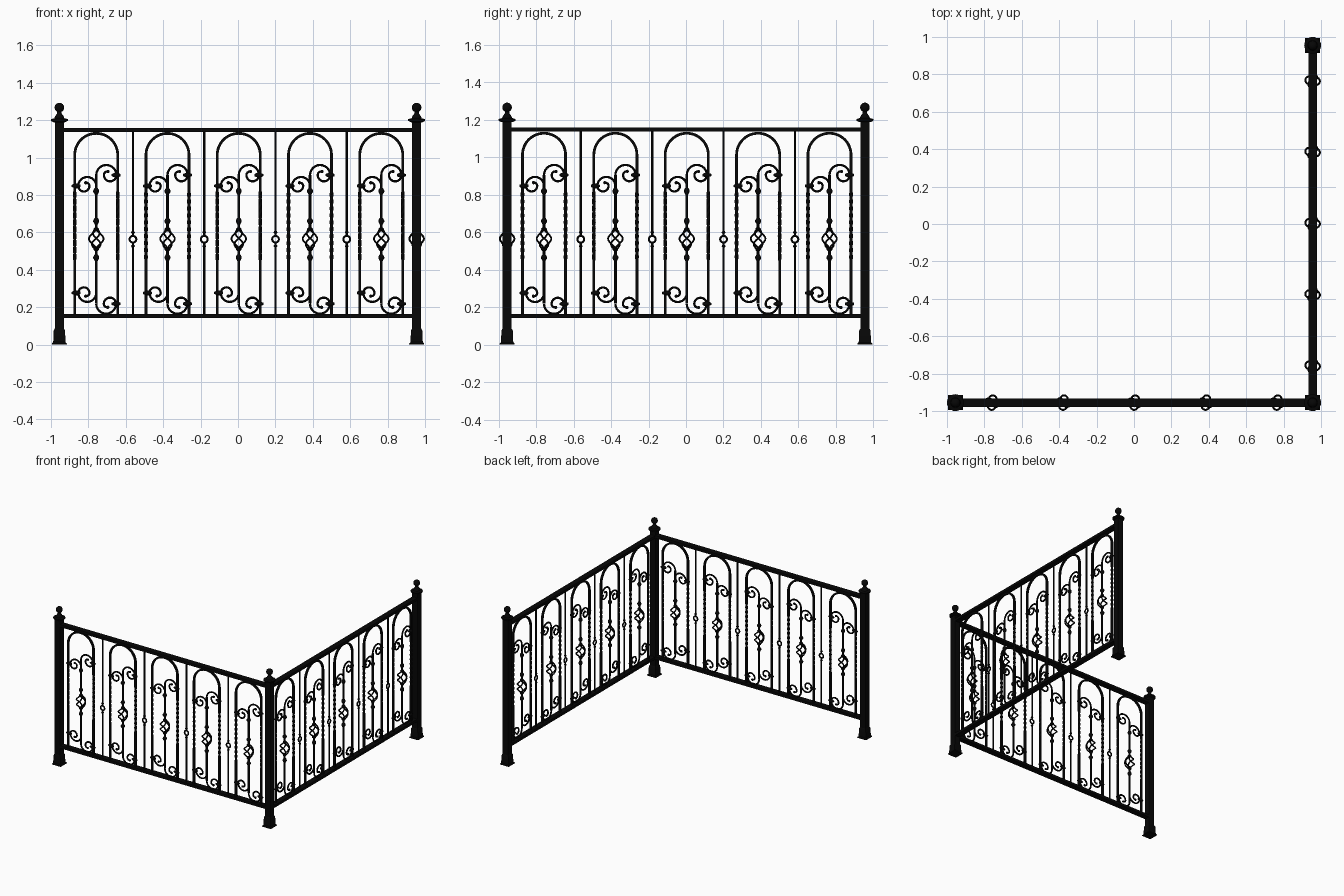
import bpy, bmesh
from math import pi, sin, cos
from mathutils import Vector, Matrix

old = bpy.data.objects.get("Cube")
if old:
    bpy.data.objects.remove(old)

iron = bpy.data.materials.new("black iron")
iron.use_nodes = True
iron.diffuse_color = (0.002, 0.002, 0.002, 1)
iron.node_tree.nodes["Principled BSDF"].inputs["Base Color"].default_value = iron.diffuse_color

EDGE = 0.955          # distance of each fence line from the centre
RAIL_LOW, RAIL_HIGH = 0.153, 1.148
MID = 0.563           # height of baskets and rings
Y = Vector((0, 1, 0))


def sweep(bm, points, radius, sides=8, twists=None, closed=False):
    """Tube along a path; the section stays square to the fence plane."""
    points = [Vector(p) for p in points]
    n = len(points)
    rings = []
    for i, p in enumerate(points):
        if closed:
            t = points[(i + 1) % n] - points[i - 1]
        else:
            t = points[min(i + 1, n - 1)] - points[max(i - 1, 0)]
        side = t.cross(Y).normalized()
        up = side.cross(t).normalized()
        spin = pi / sides + (twists[i] if twists else 0)
        rings.append([bm.verts.new(p + radius * (cos(a) * side + sin(a) * up))
                      for a in (spin + 2 * pi * k / sides for k in range(sides))])
    pairs = list(zip(rings, rings[1:]))
    if closed:
        pairs.append((rings[-1], rings[0]))
    for a, b in pairs:
        for k in range(sides):
            j = (k + 1) % sides
            bm.faces.new((a[k], a[j], b[j], b[k]))
    if not closed:
        bm.faces.new(rings[0][::-1])
        bm.faces.new(rings[-1])


def turn(bm, profile, sides, at=(0, 0, 0), spin=0.0, axis="Z"):
    """Stack of rings from (radius, height) pairs, capped at both ends."""
    rot = Matrix.Rotation(pi / 2, 3, "Y") if axis == "X" else Matrix.Identity(3)
    rings = [[bm.verts.new(Vector(at) + rot @ Vector((r * cos(a), r * sin(a), h)))
              for a in (spin + 2 * pi * k / sides for k in range(sides))]
             for r, h in profile]
    for a, b in zip(rings, rings[1:]):
        for k in range(sides):
            j = (k + 1) % sides
            bm.faces.new((a[k], a[j], b[j], b[k]))
    bm.faces.new(rings[0][::-1])
    bm.faces.new(rings[-1])


def ball(bm, at, radius, seg=10):
    bmesh.ops.create_uvsphere(bm, u_segments=seg, v_segments=seg * 2 // 3, radius=radius,
                              matrix=Matrix.Translation(at))


def collar(bm, x, z, r, h, axis="Z"):
    turn(bm, [(r * .4, -h), (r, -h * .2), (r, h * .2), (r * .4, h)], 10, (x, 0, z), axis=axis)


def finish(bm, name):
    bmesh.ops.recalc_face_normals(bm, faces=bm.faces)
    mesh = bpy.data.meshes.new(name)
    bm.to_mesh(mesh)
    bm.free()
    mesh.materials.append(iron)
    mesh.shade_smooth()
    mesh.set_sharp_from_angle(angle=0.6)
    return mesh


def arch_mesh():
    # Square bar bent to a hoop, with a twisted length on each leg
    bm = bmesh.new()
    half, spring, low, high = 0.115, 1.014, 0.45, 0.82
    legs = [RAIL_LOW] + [low + (high - low) * i / 48 for i in range(49)]
    twist = [0] + [2 * pi * 2.5 * i / 48 for i in range(49)]
    bend = [(-half * cos(a), 0, spring + half * sin(a)) for a in (pi * i / 24 for i in range(25))]
    path = [(-half, 0, z) for z in legs] + bend + [(half, 0, z) for z in legs[::-1]]
    sweep(bm, path, 0.0103, 4, twist + [twist[-1]] * len(bend) + twist[::-1])
    return finish(bm, "arch_bar")


def scroll(bm, side, z, r, up):
    # Half turns of shrinking radius, leaving the stem sideways
    r2, r3 = r * .62, r * .36
    turns = [(r, r, pi, 0), (2 * r - r2, r2, 0, -pi), (2 * (r - r2) + r3, r3, -pi, -1.55 * pi)]
    path = []
    for cx, rad, a0, a1 in turns:
        for i in range(0 if not path else 1, 13):
            a = a0 + (a1 - a0) * i / 12
            path.append((side * (cx + rad * cos(a)), 0, z + up * rad * sin(a)))
    sweep(bm, path, 0.0065)
    ball(bm, path[-1], 0.009)
    # Clasp holding the scroll to the arch leg
    collar(bm, side * 0.107, z, 0.014, 0.024, "X")


def scroll_mesh():
    bm = bmesh.new()
    scroll(bm, -1, 0.848, 0.048, 1)
    scroll(bm, 1, 0.906, 0.054, 1)
    scroll(bm, -1, 0.276, 0.048, -1)
    scroll(bm, 1, 0.218, 0.053, -1)
    return finish(bm, "scrolls")


def stem_mesh():
    bm = bmesh.new()
    sweep(bm, [(0, 0, 0.22), (0, 0, MID - 0.055)], 0.008)
    sweep(bm, [(0, 0, MID + 0.055), (0, 0, 0.906)], 0.008)
    for z in (0.465, 0.66, 0.82):
        collar(bm, 0, z, 0.016, 0.02)
    for s in (-1, 1):
        collar(bm, 0, MID + s * 0.054, 0.015, 0.012)
    return finish(bm, "stem")


def basket_mesh():
    # Four wires twisted around a hollow bulb
    bm = bmesh.new()
    for k in range(4):
        path = []
        for i in range(21):
            t = i / 20
            a = pi / 2 * k - 0.15 + pi * (t - .5)
            r = 0.004 + 0.035 * sin(pi * t)
            path.append((r * cos(a), r * sin(a), MID + 0.112 * (t - .5)))
        sweep(bm, path, 0.0055, 6)
    return finish(bm, "basket")


def picket_mesh():
    bm = bmesh.new()
    sweep(bm, [(0, 0, RAIL_LOW), (0, 0, MID - 0.02)], 0.0062)
    sweep(bm, [(0, 0, MID + 0.02), (0, 0, RAIL_HIGH)], 0.0062)
    sweep(bm, [(0.018 * cos(a), 0, MID + 0.018 * sin(a))
               for a in (2 * pi * i / 20 for i in range(20))], 0.006, closed=True)
    for s in (-1, 1):
        collar(bm, 0, MID + s * 0.037, 0.010, 0.009)
    return finish(bm, "picket")


def rail_mesh():
    bm = bmesh.new()
    bmesh.ops.create_cube(bm, size=1, matrix=Matrix.Diagonal((2 * EDGE, 0.045, 0.021, 1)))
    return finish(bm, "rail")


def post_mesh():
    bm = bmesh.new()
    # Square shaft and flared foot
    q = 2 ** .5
    shaft = [(.04, 0), (.04, .006), (.033, .013), (.030, .077), (.0245, .085), (.0245, 1.195)]
    turn(bm, [(r * q, h) for r, h in shaft], 4, spin=pi / 4)
    # Round cap with neck and ball
    turn(bm, [(.03, 1.188), (.045, 1.196), (.045, 1.205), (.027, 1.21), (.022, 1.222),
              (.012, 1.235), (.011, 1.248)], 24)
    ball(bm, (0, 0, 1.267), 0.0255, 20)
    return finish(bm, "post")


def place(name, mesh, matrix):
    ob = bpy.data.objects.new(name, mesh)
    bpy.context.scene.collection.objects.link(ob)
    ob.matrix_world = matrix


arch, scrolls, stem = arch_mesh(), scroll_mesh(), stem_mesh()
basket, picket, rail, post = basket_mesh(), picket_mesh(), rail_mesh(), post_mesh()

# Two identical fence runs meeting at a corner
STEP, SHIFT = 0.381, 0.004
for run, angle in (("front", 0), ("left", pi / 2)):
    base = Matrix.Rotation(angle, 4, "Z") @ Matrix.Translation((0, -EDGE, 0))
    for label, z in (("bottom", RAIL_LOW), ("top", RAIL_HIGH)):
        place(f"{run}_{label}_rail", rail, base @ Matrix.Translation((0, 0, z)))
    for i in range(5):
        spot = base @ Matrix.Translation(((i - 2) * STEP + SHIFT, 0, 0))
        for mesh in (arch, scrolls, stem, basket):
            place(f"{run}_{mesh.name}_{i + 1}", mesh, spot)
    for i in range(4):
        spot = base @ Matrix.Translation(((i - 1.5) * STEP + 2.5 * SHIFT, 0, 0))
        place(f"{run}_picket_{i + 1}", picket, spot)

for name, x, y in (("right_post", -1, -1), ("corner_post", 1, -1), ("back_post", 1, 1)):
    place(name, post, Matrix.Translation((x * EDGE, y * EDGE, 0)))
